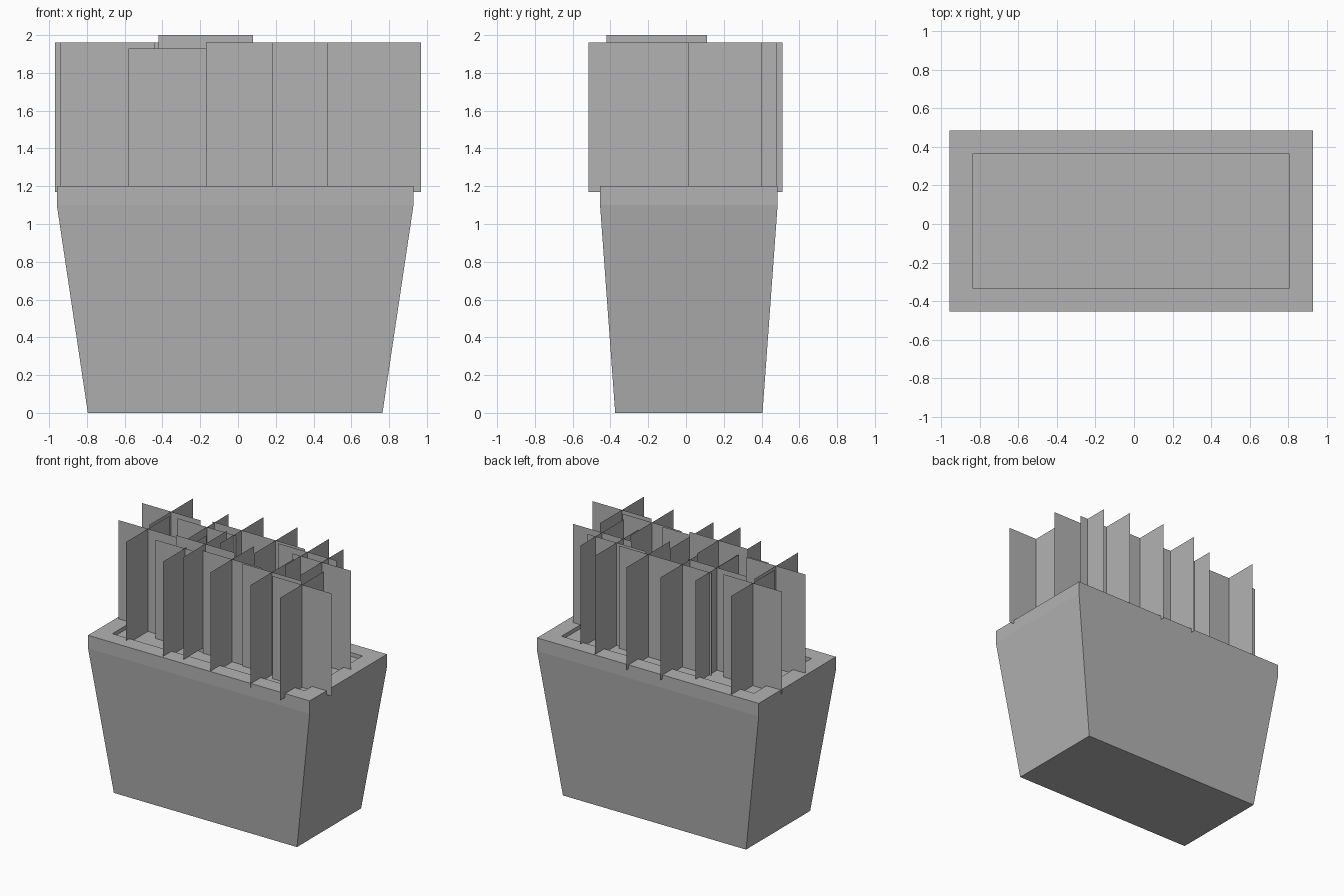
import bpy, bmesh
from mathutils import Vector

cube = bpy.data.objects.get("Cube")
if cube:
    bpy.data.objects.remove(cube)

grey = bpy.data.materials.new("plain grey")
grey.use_nodes = True
colour = (0.45, 0.45, 0.45, 1)
grey.diffuse_color = colour
grey.node_tree.nodes["Principled BSDF"].inputs["Base Color"].default_value = colour

CENTRE = Vector((-0.015, 0.015, 0))


def make_object(name, bm):
    mesh = bpy.data.meshes.new(name)
    bm.to_mesh(mesh)
    bm.free()
    mesh.materials.append(grey)
    obj = bpy.data.objects.new(name, mesh)
    bpy.context.collection.objects.link(obj)
    return obj


def ring(bm, hx, hy, z):
    """Rectangle of vertices around the planter centre."""
    corners = [(-hx, -hy), (hx, -hy), (hx, hy), (-hx, hy)]
    return [bm.verts.new(CENTRE + Vector((x, y, z))) for x, y in corners]


# Tapered planter box with an upright rim and a shallow recess holding the soil
bm = bmesh.new()
profile = [(0.78, 0.39, 0), (0.944, 0.47, 1.1), (0.944, 0.47, 1.2),
           (0.82, 0.35, 1.2), (0.82, 0.35, 1.17)]
rings = [ring(bm, *p) for p in profile]
bm.faces.new(rings[0][::-1])
for low, high in zip(rings, rings[1:]):
    for i in range(4):
        j = (i + 1) % 4
        bm.faces.new((low[i], low[j], high[j], high[i]))
make_object("planter_box", bm)

# Soil surface
bm = bmesh.new()
bm.faces.new(ring(bm, 0.82, 0.35, 1.17))
make_object("soil", bm)


# Each plant is a pair of crossed upright cards
def make_plant(name, x, y, base=1.17):
    bm = bmesh.new()
    for side in (Vector((0.25, 0, 0)), Vector((0, 0.265, 0))):
        low, up = Vector((x, y, base)), Vector((0, 0, 0.79))
        points = (low - side, low + side, low + side + up, low - side + up)
        bm.faces.new([bm.verts.new(p) for p in points])
    make_object(name, bm)


front_row = [(-0.69, -0.11), (-0.33, -0.175, 1.14), (-0.17, -0.155, 1.21),
             (0.08, -0.185), (0.43, -0.2), (0.72, -0.25)]
back_row = [(-0.72, 0.215), (-0.37, 0.15), (-0.14, 0.245),
            (0.15, 0.245), (0.44, 0.215), (0.62, 0.135)]
for row, plants in (("front", front_row), ("back", back_row)):
    for i, place in enumerate(plants):
        make_plant(f"{row}_plant_{i + 1}", *place)
